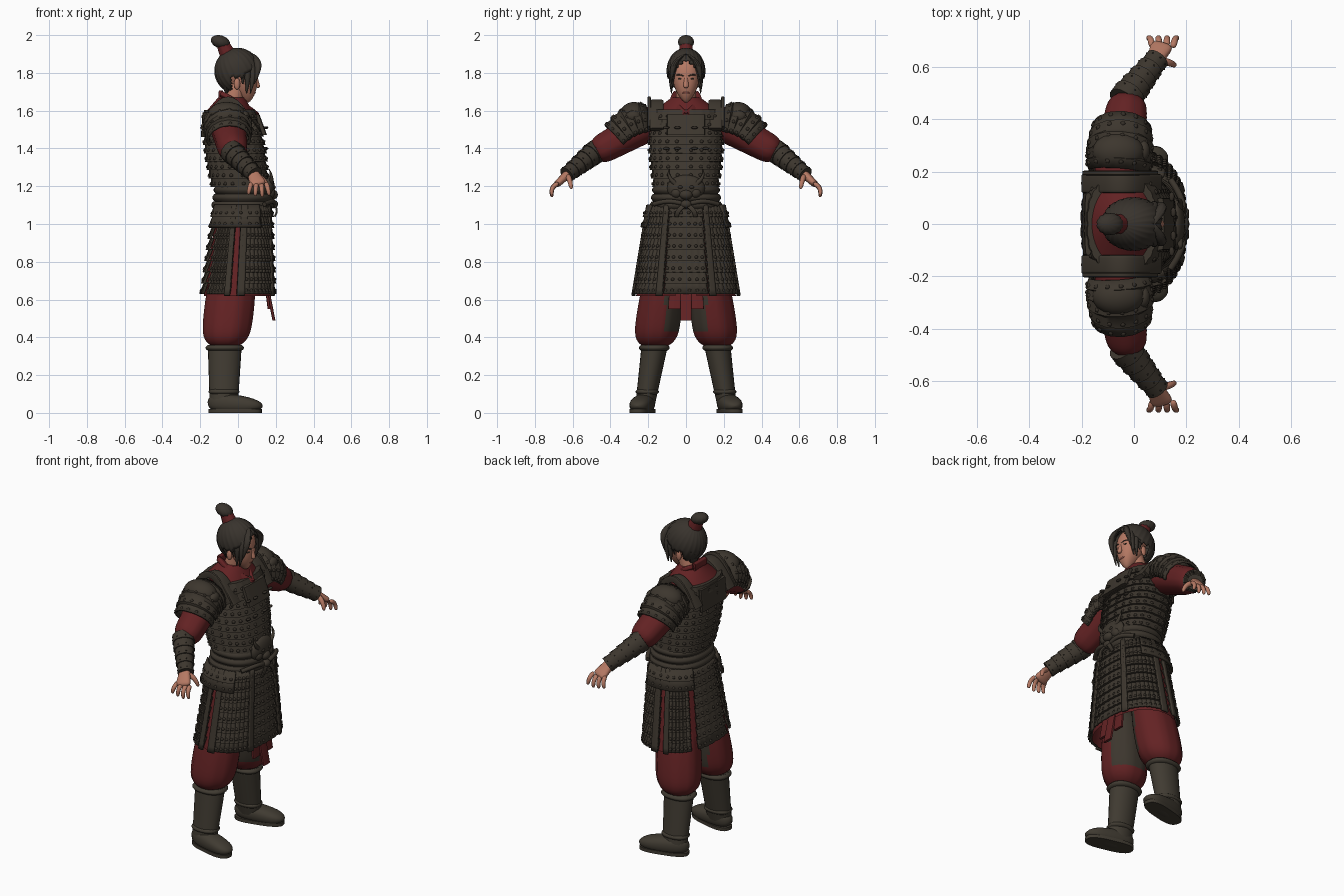
import bpy, bmesh
from math import sin, cos, pi, radians, copysign
from mathutils import Vector, Matrix

cube = bpy.data.objects.get("Cube")
if cube:
    bpy.data.objects.remove(cube, do_unlink=True)


def material(name, red, green, blue):
    mat = bpy.data.materials.new(name)
    mat.use_nodes = True
    mat.diffuse_color = (red, green, blue, 1)
    shader = next(node for node in mat.node_tree.nodes if node.type == 'BSDF_PRINCIPLED')
    shader.inputs["Base Color"].default_value = mat.diffuse_color
    shader.inputs["Roughness"].default_value = .8
    return mat


ARMOR = material("armor_brown", .046, .037, .027)
CORD = material("dark_cord", .034, .027, .02)
BOOT = material("boot_leather", .051, .043, .031)
RED = material("dark_red_cloth", .125, .016, .017)
SKIN = material("skin", .46, .19, .125)
LIP = material("lips", .3, .09, .07)
HAIR = material("hair", .04, .033, .026)


def finish(name, bm, mats, mirror=False, thick=0):
    bmesh.ops.recalc_face_normals(bm, faces=bm.faces[:])
    mesh = bpy.data.meshes.new(name)
    bm.to_mesh(mesh)
    bm.free()
    for mat in mats:
        mesh.materials.append(mat)
    mesh.shade_smooth()
    mesh.set_sharp_from_angle(angle=radians(42))
    part = bpy.data.objects.new(name, mesh)
    bpy.context.scene.collection.objects.link(part)
    if thick:
        solid = part.modifiers.new("thickness", 'SOLIDIFY')
        solid.thickness, solid.offset = thick, 0
    if mirror:
        part.modifiers.new("mirror", 'MIRROR').use_axis = (False, True, False)


def taper(start, end, first, last, bulge=0, bend=(0, 0, 0), ends=0, steps=14):
    """Rings (centre, radius pair) between two points; ends rounds both tips."""
    path = []
    for i in range(steps + 1):
        t = (1 - cos(pi * i / steps)) / 2 if ends else i / steps
        tip = max(.05, (1 - abs(2 * t - 1) ** ends) ** .5) if ends else 1
        radii = Vector(first).lerp(Vector(last), t) + Vector((bulge, bulge)) * sin(pi * t)
        path.append((Vector(start).lerp(Vector(end), t) + Vector(bend) * sin(pi * t), radii * tip))
    return path


def rows(path, count, flare):
    """Resample a path into overlapping rows, each flaring at its lower edge."""
    def at(t):
        t *= len(path) - 1
        i = min(int(t), len(path) - 2)
        return [a.lerp(b, t - i) for a, b in zip(path[i], path[i + 1])]
    out = []
    for i in range(count):
        centre, radii = at((i + 1) / count)
        out += [at(i / count), (centre, radii + Vector((flare, flare)))]
    return out


def sweep(name, path, mats, n=24, arc=None, ref=(1, 0, 0), power=2, groove=0, per=3,
          stud=0, thick=0, mirror=False, rule=None, cut=None, cap=True):
    """Join elliptical rings along a path, with optional grooves and lacing knots."""
    bm, grid = bmesh.new(), []
    points = [ring[0] for ring in path]
    whole = (points[-1] - points[0]).normalized()
    low, high = [radians(a) for a in arc or (0, 360)]
    for i, (centre, radii) in enumerate(path):
        t = (points[min(i + 1, len(path) - 1)] - points[max(i - 1, 0)]).normalized()
        if abs(whole.z) > .9:
            t = Vector((0, 0, copysign(1, whole.z)))
        u = Vector(ref)
        u = (u - t * u.dot(t)).normalized()
        v, ring = t.cross(u), []
        for k in range(n + 1 if arc else n):
            a = low + (high - low) * k / n
            c, s = [copysign(abs(w) ** (2 / power), w) for w in (cos(a), sin(a))]
            size = radii * (1 if k % per else 1 - groove)
            ring.append(bm.verts.new(centre + u * c * size.x + v * s * size.y))
        grid.append(ring)
    for upper, lower in zip(grid, grid[1:]):
        for k in range(n):
            j = (k + 1) % len(upper)
            bm.faces.new((upper[k], upper[j], lower[j], lower[k]))
    if cap and not arc:
        bm.faces.new(grid[0])
        bm.faces.new(grid[-1])
    if rule:
        for face in bm.faces:
            face.material_index = rule(face.calc_center_median())
    if cut:
        bmesh.ops.delete(bm, geom=[v for v in bm.verts if cut(v.co)], context='VERTS')
    if stud:
        spots = [edge[k].co.lerp(top[k].co, .3) for top, edge in zip(grid[::2], grid[1::2])
                 for k in range(per // 2 + 1, len(edge), per)]
        for spot in spots:
            knot = bmesh.ops.create_icosphere(bm, subdivisions=1, radius=stud,
                                              matrix=Matrix.Translation(spot))
            for face in {face for vert in knot['verts'] for face in vert.link_faces}:
                face.material_index = len(mats) - 1
    finish(name, bm, mats, mirror, thick)


def blob(name, centre, size, mat, mirror=False):
    bm = bmesh.new()
    shape = Matrix.Translation(centre) @ Matrix.Diagonal((*size, 1))
    bmesh.ops.create_uvsphere(bm, u_segments=20, v_segments=12, radius=1, matrix=shape)
    finish(name, bm, [mat], mirror)


def strip(name, start, end, width, depth, mat, bend=(0, 0, 0), ref=(0, 1, 0), mirror=False):
    sweep(name, taper(start, end, (width, depth), (width, depth), bend=bend), [mat], 16,
          ref=ref, power=5, mirror=mirror)


def band(name, centre, radii, height, mat, mirror=False):
    """A raised ring with rounded rims, worn around a limb or the waist."""
    half = Vector((0, 0, height / 2))
    sweep(name, taper(Vector(centre) - half, Vector(centre) + half, radii, radii, bulge=.012,
                      steps=5), [mat], 40, power=2.3, mirror=mirror)


# Body landmarks for the side that gets mirrored
shoulder, elbow, wrist = Vector((-.06, .2, 1.53)), Vector((-.04, .47, 1.39)), Vector((.08, .62, 1.27))
hip, knee, ankle = Vector((-.02, .11, .8)), Vector((-.07, .165, .36)), Vector((-.075, .215, .05))
neck, waist, hem = Vector((-.045, 0, 1.6)), Vector((.025, 0, 1.1)), Vector((0, 0, .63))
knuckle, crown = Vector((.11, .69, 1.205)), Vector((0, 0, 1.9))
down = Vector((0, 0, .04))

# Boots
sweep("boot_shaft", taper(ankle, knee, (.075, .052), (.09, .07)), [BOOT], mirror=True)
for height, radii in ((.2, (.07, .05)), (.95, (.09, .07))):
    band("boot_strap", ankle.lerp(knee, height), radii, .03, BOOT, mirror=True)
heel, toe, sole = Vector((-.16, .2, .058)), Vector((.13, .26, .036)), Vector((-.015, .23, 0))
sweep("boot_foot", taper(heel, toe, (.045, .05), (.05, .028), bulge=.01, ends=5), [BOOT],
      ref=(0, 1, 0), power=2.4, mirror=True)
sweep("boot_sole", taper(sole, sole + down / 2, (.143, .055), (.143, .055), steps=2), [BOOT],
      36, ref=(1, .25, 0), power=2.8, mirror=True)

# Baggy trousers with dark inner panels
sweep("trousers", taper(knee - down / 2, hip, (.125, .118), (.115, .09), bulge=.013, ends=6,
                        steps=24), [RED, ARMOR], 40, groove=.03, per=5, mirror=True,
      rule=lambda c: int(c.y < .11 and c.z > .44 and c.x > -.12))

# Skirt: red lining under laced armour panels with smooth borders
sweep("skirt_lining", taper(waist, hem - down / 4, (.135, .185), (.182, .264)), [RED], 40,
      power=2.4, groove=.02, per=4, cap=False,
      cut=lambda c: c.z < .7 and c.x > .1 and abs(c.y) < .05)
skirt = rows(taper(waist, hem, (.145, .195), (.187, .268)), 8, .014)
for name, arc, count, mirror in (("front_skirt_panel", (-21, 21), 18, False),
                                 ("side_skirt_panel", (22, 91), 27, True),
                                 ("rear_side_skirt_panel", (99, 143), 21, True),
                                 ("back_skirt_panel", (154, 206), 18, False)):
    sweep(name, skirt, [ARMOR, CORD], count, arc, power=2.4, groove=.022, stud=.0055,
          thick=.01, mirror=mirror)
for start in (22, 83, 99):
    sweep("skirt_border", taper(waist, hem - down / 4, (.155, .205), (.202, .284)), [ARMOR], 4,
          (start, start + 8), power=2.4, thick=.012, mirror=True)
flap = taper(waist, waist.lerp(hem, .25), (.165, .2), (.182, .225))
sweep("hip_flap", rows(flap, 2, .012), [ARMOR, CORD], 24, (62, 150), power=2.4, stud=.005,
      thick=.012, mirror=True)

# Hanging cloth at the front
strip("front_cloth", (.14, 0, .75), (.19, 0, .49), .03, .008, RED)
strip("front_cloth_side", (.14, .05, .75), (.165, .062, .55), .033, .008, RED, mirror=True)

# Torso: red tunic, laced cuirass, shoulder straps
sweep("tunic", taper(waist, neck, (.13, .15), (.115, .17), bulge=.01), [RED], 40, power=2.3)
sweep("tunic_yoke", taper(neck, (-.035, 0, 1.67), (.12, .17), (.07, .075)), [RED], 40)
cuirass = taper(neck, waist.lerp(neck, .2), (.13, .178), (.14, .162), bulge=.015)
sweep("cuirass", rows(cuirass, 9, .013), [ARMOR, CORD], 72, power=2.5, groove=.02, stud=.0055,
      thick=.012)
strip("chest_plate", (.1, 0, 1.58), (.14, 0, 1.47), .1, .014, ARMOR)
strip("back_plate", (-.175, 0, 1.59), (-.185, 0, 1.46), .12, .012, ARMOR)
arch = Vector((0, 0, .145))
strip("shoulder_strap", (.095, .155, 1.5), (-.19, .155, 1.5), .036, .014, ARMOR, arch, mirror=True)
strip("strap_rim", (.075, .195, 1.51), (-.18, .195, 1.51), .009, .02, ARMOR, arch, mirror=True)
strip("collar", (-.09, .05, 1.685), (.1, 0, 1.57), .013, .022, RED, (.01, .035, .005),
      ref=(1, 0, 0), mirror=True)
strip("collar_back", (-.09, -.055, 1.685), (-.09, .055, 1.685), .013, .022, RED, ref=(1, 0, 0))
for height in (1.4, 1.51):
    for side in (.045, .105):
        blob("chest_toggle", (.155 - side / 10, side, height), (.01, .018, .007), CORD, mirror=True)

# Belt, beast buckle and knotted sash
for step in range(3):
    grow = .006 * step
    band("belt", waist + down * (2 - step), (.143 + grow, .168 + grow), .04, ARMOR)
blob("beast_buckle", (.16, 0, 1.19), (.035, .1, .07), ARMOR)
blob("beast_snout", (.185, 0, 1.155), (.026, .035, .026), ARMOR)
blob("beast_cheek", (.17, .05, 1.165), (.026, .03, .028), ARMOR, mirror=True)
blob("beast_eye", (.19, .03, 1.195), (.01, .013, .009), CORD, mirror=True)
sweep("beast_horn", taper((.17, .04, 1.2), (.165, .09, 1.29), (.016, .016), (.002, .002),
                          bend=(.01, .02, 0)), [ARMOR], mirror=True)
blob("sash_knot", (.19, 0, 1.105), (.022, .03, .022), ARMOR)
sweep("sash_loop", taper((.185, .01, 1.105), (.14, .17, 1.105), (.012, .012), (.012, .012),
                         bend=(.02, 0, .015)), [ARMOR], mirror=True)
strip("sash_tail", (.195, .01, 1.1), (.195, .05, 1.04), .012, .005, ARMOR, (.01, .01, 0), mirror=True)

# Arms
inner = shoulder.lerp(elbow, -.25)
sweep("sleeve", taper(inner, elbow.lerp(wrist, .15), (.1, .095), (.078, .076), ends=8, steps=24),
      [RED], 30, groove=.04, per=5, mirror=True)
pauldron = taper(shoulder, shoulder.lerp(elbow, .6), (.108, .1), (.1, .09), bulge=.01,
                 bend=down / 2)
sweep("pauldron", rows(pauldron, 5, .012), [ARMOR, CORD], 27, (158, 382), groove=.02,
      stud=.0055, thick=.012, mirror=True)
blob("pauldron_cap", (-.06, .275, 1.58), (.1, .075, .066), ARMOR, mirror=True)
blob("pauldron_brow", (.035, .28, 1.57), (.026, .04, .03), ARMOR, mirror=True)
sweep("bracer", rows(taper(elbow, elbow.lerp(wrist, 1.08), (.062, .062), (.04, .039)), 5, .006),
      [ARMOR, CORD], groove=.02, stud=.004, mirror=True)

# Hands
sweep("palm", taper(elbow.lerp(wrist, .95), knuckle, (.028, .024), (.046, .018), ends=8), [SKIN],
      power=2.5, mirror=True)
for i in range(4):
    across = i - 1.5
    base = knuckle + Vector((across * .026, -.015, .012))
    tip = knuckle + Vector((across * .037, .02, -.065 + abs(across - .3) * .009))
    sweep("finger", taper(base, tip, (.014, .013), (.01, .01), bend=(0, .014, .006), ends=6),
          [SKIN], 12, mirror=True)
sweep("thumb", taper((.1, .625, 1.255), (.157, .606, 1.185), (.017, .016), (.01, .01),
                     bend=(.01, 0, .008), ends=6), [SKIN], 12, mirror=True)

# Head
sweep("neck", taper(neck, (0, 0, 1.74), (.058, .058), (.052, .05)), [SKIN])
sweep("face", taper((.05, 0, 1.643), crown, (.034, .03), (.08, .074), bulge=.02, ends=4, steps=20),
      [SKIN], 36, power=2.2)
sweep("nose", taper((.094, 0, 1.785), (.106, 0, 1.72), (.007, .008), (.014, .016), ends=6), [SKIN])
blob("eye", (.091, .03, 1.768), (.008, .014, .005), CORD, mirror=True)
sweep("eyebrow", taper((.1, .012, 1.782), (.084, .052, 1.788), (.004, .003), (.004, .003),
                       bend=(.003, 0, .005)), [HAIR], mirror=True)
blob("mouth", (.086, 0, 1.695), (.008, .021, .006), LIP)
blob("ear", (-.005, .077, 1.742), (.017, .01, .03), SKIN, mirror=True)

# Hair gathered towards a top knot
lean, skull = Vector((-.054, 0, .107)), Vector((-.003, 0, 1.81))
sweep("hair_cap", taper(skull - lean, skull + lean, (.12, .1), (.12, .1), ends=2, steps=24), [HAIR],
      72, groove=.035, thick=.006, cap=False,
      cut=lambda c: c.z < 1.7 or (c.x > -.025 and c.z < 1.765)
      or (c.x > .04 and c.z < 1.86 - abs(c.y) * .8))
for i in range(4):
    root = crown + Vector((.075 - .028 * i, .008 + .02 * i, -.01 * i))
    tip = Vector((.085 - .02 * i, .077, 1.74 if i % 3 == 0 else 1.69))
    sweep("hair_lock", taper(root, tip, (.012, .009), (.003, .002), bulge=.011,
                             bend=(.026 - .005 * i, .02 - .004 * i, .02)), [HAIR], groove=.1,
          mirror=True)
sweep("nape_hair", taper((-.07, 0, 1.78), (-.05, 0, 1.68), (.045, .075), (.01, .03)), [HAIR], 36,
      groove=.06)
sweep("hair_band", taper((-.055, 0, 1.9), (-.08, 0, 1.95), (.044, .04), (.035, .033)), [RED],
      groove=.05)
sweep("top_knot", taper((-.08, 0, 1.928), (-.105, 0, 2), (.05, .043), (.05, .043), ends=2), [HAIR],
      36, groove=.05)
